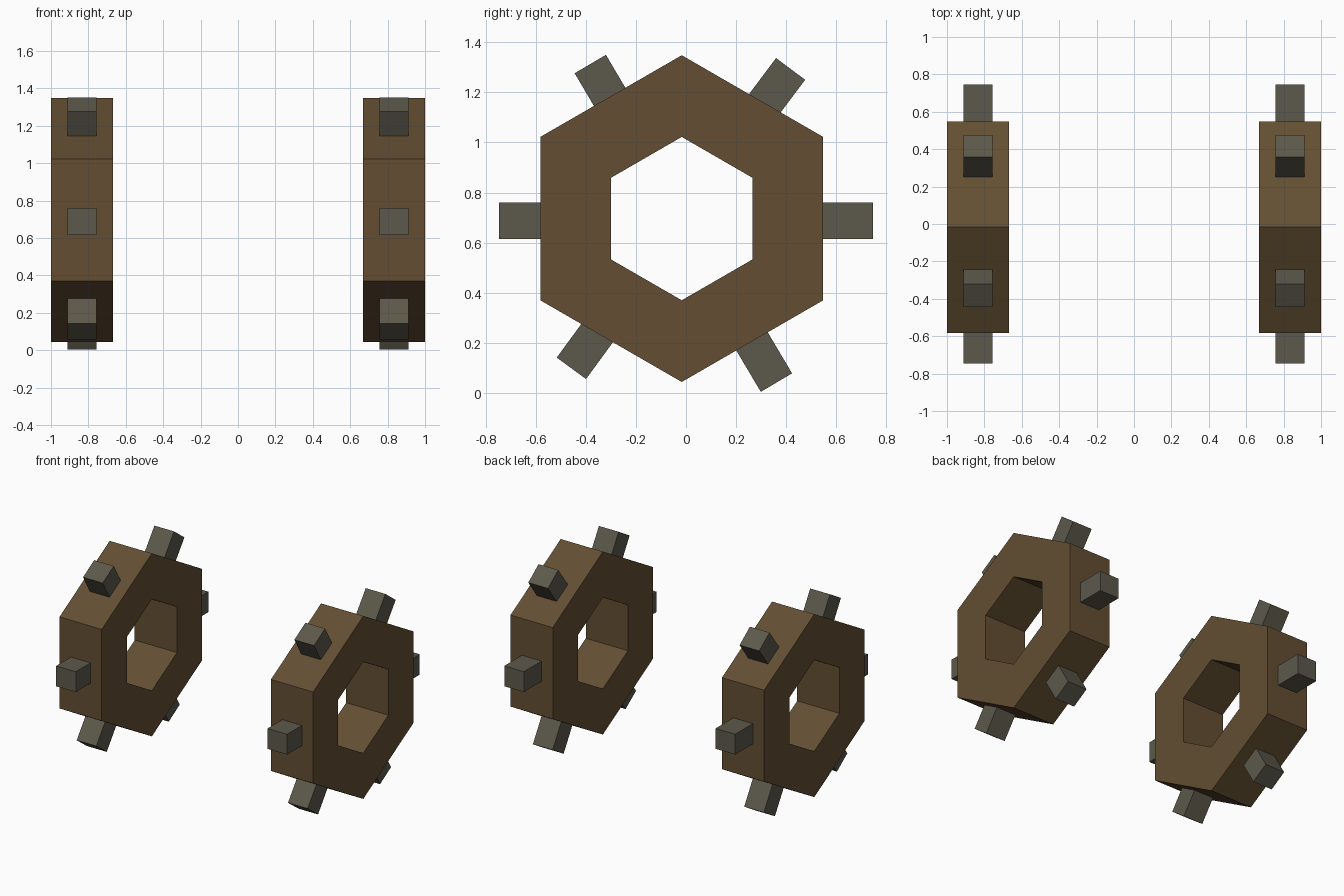
import bpy, bmesh, math
from mathutils import Vector, Matrix

if "Cube" in bpy.data.objects:
    bpy.data.objects.remove(bpy.data.objects["Cube"])


def material(name, rgb):
    m = bpy.data.materials.new(name)
    m.diffuse_color = (*rgb, 1)
    m.use_nodes = True
    m.node_tree.nodes["Principled BSDF"].inputs["Base Color"].default_value = m.diffuse_color
    return m


brown = material("brown wood", (0.125, 0.076, 0.032))
grey = material("olive grey metal", (0.107, 0.100, 0.070))

CY, CZ = -0.017, 0.696          # ring centre
R_OUT, R_IN = 0.652, 0.326      # corner radii
X_IN, X_OUT = 0.667, 1.0        # ring thickness span
STUD_W, STUD_T, STUD_L = 0.155, 0.145, 0.28

# Stud axis angle (degrees from +y) and centre of its outer end (y, z)
STUDS = [
    (0, 0.746, 0.687),
    (53.2, 0.4175, 1.2935),
    (120.5, -0.382, 1.313),
    (180, -0.747, 0.687),
    (233.8, -0.4575, 0.0985),
    (300.7, 0.361, 0.0415),
]


def add_object(name, bm, mat):
    bmesh.ops.recalc_face_normals(bm, faces=bm.faces)
    mesh = bpy.data.meshes.new(name)
    bm.to_mesh(mesh)
    bm.free()
    mesh.materials.append(mat)
    ob = bpy.data.objects.new(name, mesh)
    bpy.context.collection.objects.link(ob)
    return ob


def hex_ring(name, x0, x1):
    bm = bmesh.new()
    # four hexagon loops around the rectangular cross-section
    loops = []
    for x, r in ((x0, R_OUT), (x1, R_OUT), (x1, R_IN), (x0, R_IN)):
        loops.append([bm.verts.new((x, CY + r * math.cos(a), CZ + r * math.sin(a)))
                      for a in (math.radians(30 + 60 * i) for i in range(6))])
    for k in range(4):
        a, b = loops[k], loops[(k + 1) % 4]
        for i in range(6):
            j = (i + 1) % 6
            bm.faces.new((a[i], a[j], b[j], b[i]))
    add_object(name, bm, brown)


def stud(name, x, angle, y, z):
    a = math.radians(angle)
    axis = Vector((0, math.cos(a), math.sin(a)))
    centre = Vector((x, y, z)) - axis * STUD_L / 2
    bm = bmesh.new()
    bmesh.ops.create_cube(bm, size=1, matrix=Matrix.Translation(centre)
                          @ Matrix.Rotation(a, 4, 'X')
                          @ Matrix.Diagonal((STUD_W, STUD_L, STUD_T, 1)))
    add_object(name, bm, grey)


# Two matching rings, each with six studs partly sunk into the rim
for side, s in (("left", -1), ("right", 1)):
    x0, x1 = sorted((s * X_IN, s * X_OUT))
    hex_ring(side + "_hex_ring", x0, x1)
    for n, (angle, y, z) in enumerate(STUDS):
        stud(f"{side}_stud_{n + 1}", s * 0.833, angle, y, z)
